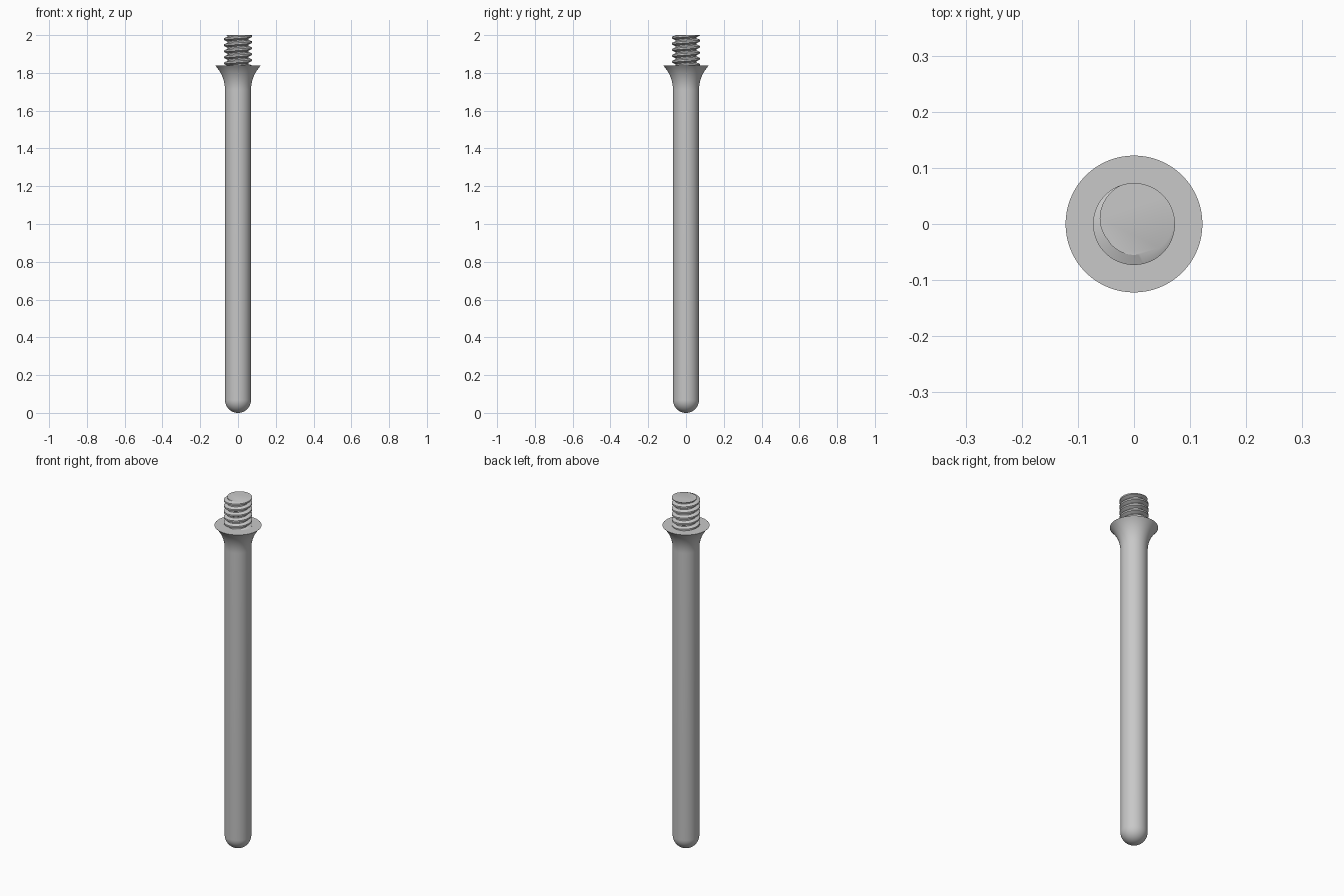
import bpy, bmesh, math

cube = bpy.data.objects.get("Cube")
if cube:
    bpy.data.objects.remove(cube, do_unlink=True)

ROD_R, LIP_R, LIP_Z, TOP_Z = 0.069, 0.122, 1.84, 2.0
SEGMENTS = 64

steel = bpy.data.materials.new("grey_steel")
steel.use_nodes = True
colour = (0.58, 0.58, 0.58, 1)
steel.diffuse_color = colour
steel.node_tree.nodes["Principled BSDF"].inputs["Base Color"].default_value = colour


def finish(bm, name, angle):
    bmesh.ops.recalc_face_normals(bm, faces=bm.faces)
    mesh = bpy.data.meshes.new(name)
    bm.to_mesh(mesh)
    bm.free()
    mesh.materials.append(steel)
    obj = bpy.data.objects.new(name, mesh)
    bpy.context.collection.objects.link(obj)
    bpy.ops.object.select_all(action="DESELECT")
    obj.select_set(True)
    bpy.context.view_layer.objects.active = obj
    bpy.ops.object.shade_smooth_by_angle(angle=math.radians(angle))
    return obj


def lathe(name, profile):
    bm = bmesh.new()
    verts = [bm.verts.new((r, 0, z)) for r, z in profile]
    edges = [bm.edges.new(pair) for pair in zip(verts, verts[1:])]
    bmesh.ops.spin(bm, geom=verts + edges, axis=(0, 0, 1), cent=(0, 0, 0),
                   angle=math.tau, steps=SEGMENTS, use_merge=True)
    bmesh.ops.remove_doubles(bm, verts=bm.verts, dist=1e-5)
    return finish(bm, name, 40)


# Round-ended rod that flares along an arc into a flat collar
profile = []
for i in range(13):
    a = i / 12 * math.pi / 2
    profile.append((ROD_R * math.sin(a), ROD_R * (1 - math.cos(a))))
flare_h, flare_w = 0.13, LIP_R - ROD_R
sweep = 2 * math.atan(flare_w / flare_h)
arc_r = flare_h / math.sin(sweep)
for i in range(13):
    a = sweep * i / 12
    profile.append((ROD_R + arc_r * (1 - math.cos(a)),
                    LIP_Z - flare_h + arc_r * math.sin(a)))
profile.append((0, LIP_Z))
lathe("rod_and_collar", profile)


# Helical screw thread, trimmed flat at the top and sunk into the collar
PITCH, CREST_R, ROOT_R, TURNS = 0.032, 0.073, 0.055, 8
CREST_ANGLE = math.radians(58)
section = [(-0.14, CREST_R), (0.14, CREST_R), (0.38, ROOT_R), (0.58, ROOT_R)]
bm = bmesh.new()
rings = []
for i in range(SEGMENTS * TURNS + 1):
    a = math.tau * i / SEGMENTS
    z0 = TOP_Z + PITCH * (i / SEGMENTS - 6)
    rings.append([bm.verts.new((r * math.cos(a + CREST_ANGLE),
                                r * math.sin(a + CREST_ANGLE),
                                z0 + PITCH * t)) for t, r in section])
for i in range(len(rings) - 1):
    for k in range(len(section) - 1):
        bm.faces.new((rings[i][k], rings[i + 1][k],
                      rings[i + 1][k + 1], rings[i][k + 1]))
    if i + 1 + SEGMENTS < len(rings):
        bm.faces.new((rings[i][-1], rings[i + 1][-1],
                      rings[i + 1 + SEGMENTS][0], rings[i + SEGMENTS][0]))
for z, side in ((LIP_Z - 0.002, -1), (TOP_Z, 1)):
    cut = bmesh.ops.bisect_plane(
        bm, geom=bm.verts[:] + bm.edges[:] + bm.faces[:], dist=1e-6,
        plane_co=(0, 0, z), plane_no=(0, 0, side), clear_outer=True)
    rim = [e for e in cut["geom_cut"] if isinstance(e, bmesh.types.BMEdge)]
    bmesh.ops.contextual_create(bm, geom=rim)
finish(bm, "screw_thread", 30)
